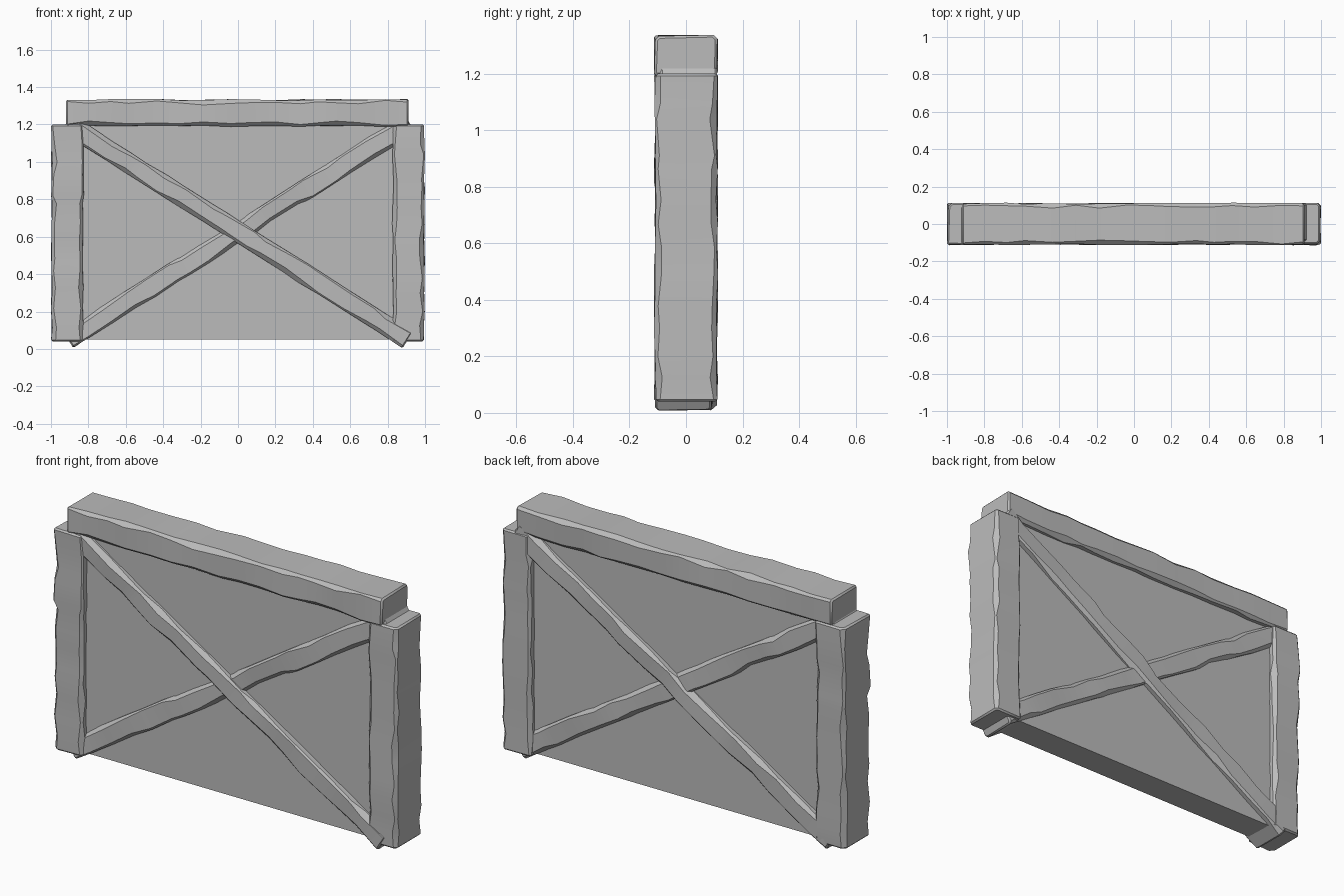
import bpy, bmesh, math, random
from mathutils import Vector

if "Cube" in bpy.data.objects:
    bpy.data.objects.remove(bpy.data.objects["Cube"], do_unlink=True)

random.seed(7)

grey = bpy.data.materials.new("plain_grey")
grey.use_nodes = True
colour = (0.5, 0.5, 0.5, 1)
grey.diffuse_color = colour
grey.node_tree.nodes["Principled BSDF"].inputs["Base Color"].default_value = colour


def finish(name, bm):
    """Turn a bmesh into a shaded, coloured object."""
    bmesh.ops.recalc_face_normals(bm, faces=bm.faces)
    mesh = bpy.data.meshes.new(name)
    bm.to_mesh(mesh)
    bm.free()
    mesh.materials.append(grey)
    mesh.shade_smooth()
    mesh.set_sharp_from_angle(angle=math.radians(35))
    obj = bpy.data.objects.new(name, mesh)
    bpy.context.collection.objects.link(obj)
    return obj


def hewn_beam(name, start, end, width, depth, y=0.0, rings=14, wobble=0.004):
    """Rough timber between two (x, z) points, with unevenly chipped edges."""
    a, b = Vector((start[0], y, start[1])), Vector((end[0], y, end[1]))
    axis = (b - a).normalized()
    across = Vector((0, 1, 0)).cross(axis)
    bm = bmesh.new()
    loops = []
    for i in range(rings):
        t = i / (rings - 1)
        inner = 0 < i < rings - 1
        if inner:
            t += random.uniform(-0.3, 0.3) / rings
        centre = a.lerp(b, t)
        loop = []
        for su, sv in ((1, 1), (-1, 1), (-1, -1), (1, -1)):
            chip = random.uniform(0.006, 0.026)
            u = su * (width / 2 + random.uniform(-wobble, wobble))
            v = sv * (depth / 2 + random.uniform(-wobble, wobble))
            pair = [(u, v - sv * chip), (u - su * chip, v)]
            if su * sv < 0:
                pair.reverse()
            for pu, pv in pair:
                loop.append(bm.verts.new(centre + across * pu + Vector((0, pv, 0))))
        loops.append(loop)
    for low, high in zip(loops, loops[1:]):
        for k in range(8):
            n = (k + 1) % 8
            bm.faces.new((low[k], low[n], high[n], high[k]))
    caps = [bm.faces.new(loops[0]), bm.faces.new(loops[-1])]
    # Worn end corners
    rim = list({e for f in caps for e in f.edges})
    bmesh.ops.bevel(bm, geom=rim, offset=0.008, segments=1, affect='EDGES')
    return finish(name, bm)


# Flat infill panel
bm = bmesh.new()
bmesh.ops.create_cube(bm, size=1)
for v in bm.verts:
    v.co = Vector((v.co.x * 1.9, v.co.y * 0.15, v.co.z * 1.15 + 0.625))
finish("wall_panel", bm)

# Upright posts and the top rail
for side, label in ((1, "left"), (-1, "right")):
    hewn_beam(label + "_post", (side * 0.912, 0.04), (side * 0.912, 1.2), 0.168, 0.22)
hewn_beam("top_rail", (-0.92, 1.262), (0.912, 1.262), 0.142, 0.22, rings=16)

# Crossed braces, one nearer each face
for side, label in ((1, "front"), (-1, "back")):
    hewn_beam(label + "_brace", (side * 0.91, 0.052), (side * -0.92, 1.205),
              0.108, 0.2, y=side * -0.007, rings=18)
